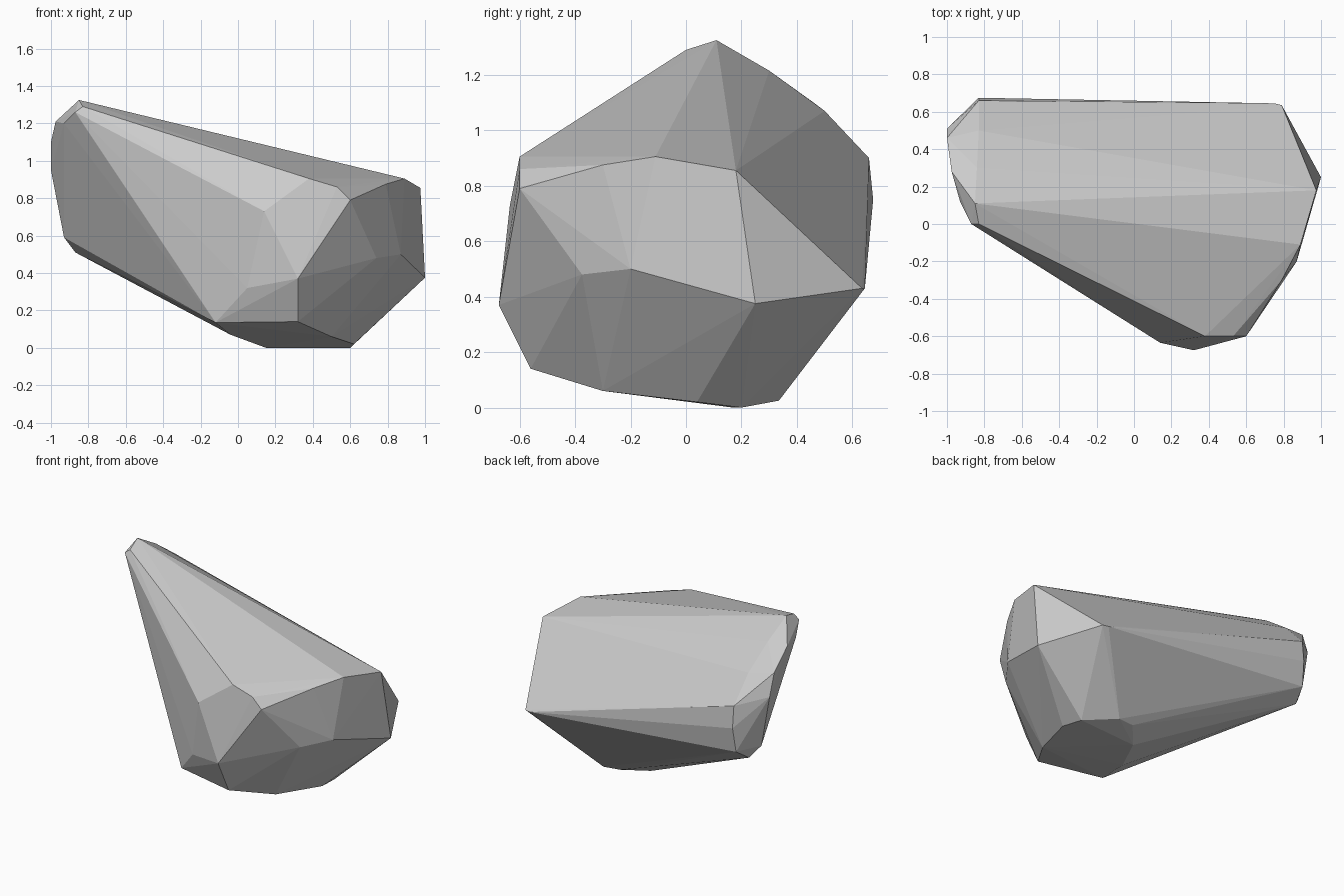
import bpy, bmesh

# Corner points of the faceted boulder, grouped by region
tip = [(-.85, .11, 1.325), (-.87, 0, 1.26), (-.83, 0, 1.29)]
left_end = [(-.93, .12, 1.2), (-.975, .28, 1.21), (-1, .46, 1.1), (-1, .51, .95),
            (-.93, .5, .59), (-.87, .55, .51)]
back_rim = [(-.84, .3, 1.215), (-.83, .5, 1.07), (-.83, .66, .9), (-.83, .675, .75),
            (-.84, .65, .58), (.75, .645, .43), (.79, .635, .43)]
right_end = [(.89, -.11, .905), (.975, .18, .855), (1, .25, .375), (.87, -.2, .5),
             (.74, -.375, .48), (.79, -.3, .875)]
front = [(.6, -.6, .79), (.53, -.6, .86), (.38, -.6, .905), (.14, -.635, .73),
         (.32, -.675, .37), (.05, -.57, .32), (.32, -.56, .14), (-.12, -.45, .135)]
base = [(.5, -.3, .06), (.62, .04, .02), (.6, .2, 0), (.4, .335, .025),
        (.28, .32, .03), (.15, .17, 0), (-.04, -.16, .07)]

# Wrap the points in a convex hull
bm = bmesh.new()
for p in tip + left_end + back_rim + right_end + front + base:
    bm.verts.new(p)
hull = bmesh.ops.convex_hull(bm, input=bm.verts[:])
loose = [v for v in bm.verts if not v.link_faces]
bmesh.ops.delete(bm, geom=loose, context='VERTS')
bmesh.ops.recalc_face_normals(bm, faces=bm.faces[:])

# Flat-shaded boulder object
mesh = bpy.data.meshes.new("boulder")
bm.to_mesh(mesh)
bm.free()
bpy.context.collection.objects.link(bpy.data.objects.new("boulder", mesh))
